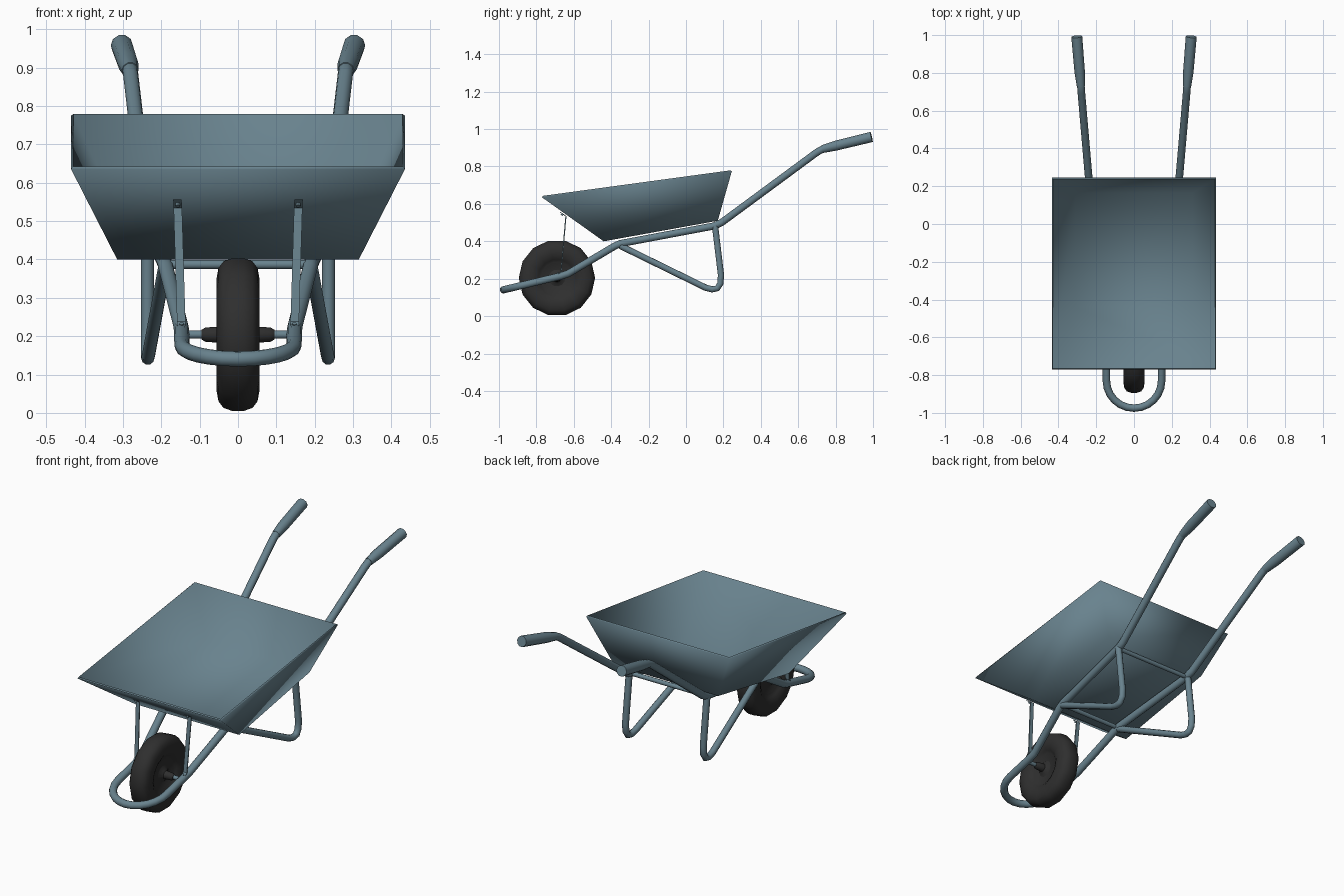
import bpy, bmesh, math
from mathutils import Vector

if "Cube" in bpy.data.objects:
    bpy.data.objects.remove(bpy.data.objects["Cube"])


def material(name, rgb):
    m = bpy.data.materials.new(name)
    m.diffuse_color = (*rgb, 1)
    m.use_nodes = True
    m.node_tree.nodes["Principled BSDF"].inputs["Base Color"].default_value = m.diffuse_color
    return m


STEEL = material("blue grey steel", (0.14, 0.225, 0.27))
RUBBER = material("black rubber", (0.028, 0.028, 0.028))


def finish(ob, mat, angle=45):
    ob.data.materials.append(mat)
    bpy.ops.object.select_all(action='DESELECT')
    ob.select_set(True)
    bpy.context.view_layer.objects.active = ob
    if ob.type == 'CURVE':
        bpy.ops.object.convert(target='MESH')
        ob = bpy.context.object
    bpy.ops.object.shade_smooth_by_angle(angle=math.radians(angle))
    return ob


def mesh_object(name, bm, mat, angle=45):
    bmesh.ops.recalc_face_normals(bm, faces=bm.faces)
    me = bpy.data.meshes.new(name)
    bm.to_mesh(me)
    bm.free()
    ob = bpy.data.objects.new(name, me)
    bpy.context.collection.objects.link(ob)
    return finish(ob, mat, angle)


def tube(name, pts, r, mat=STEEL, radii=None, res=3):
    cu = bpy.data.curves.new(name, 'CURVE')
    cu.dimensions = '3D'
    cu.bevel_depth = r
    cu.bevel_resolution = res
    cu.use_fill_caps = True
    sp = cu.splines.new('POLY')
    sp.points.add(len(pts) - 1)
    for i, p in enumerate(pts):
        sp.points[i].co = (*p, 1)
        sp.points[i].radius = radii[i] if radii else 1
    ob = bpy.data.objects.new(name, cu)
    bpy.context.collection.objects.link(ob)
    return finish(ob, mat)


def flip(pts):
    return [(-x, y, z) for x, y, z in pts]


# tray: open sloped pan, thickened inward
bm = bmesh.new()
floor_pts = [(-0.315, -0.44, 0.40), (0.315, -0.44, 0.40), (0.315, 0.17, 0.51), (-0.315, 0.17, 0.51)]
rim_pts = [(-0.435, -0.77, 0.635), (0.435, -0.77, 0.635), (0.435, 0.245, 0.775), (-0.435, 0.245, 0.775)]
lo = [bm.verts.new(p) for p in floor_pts]
hi = [bm.verts.new(p) for p in rim_pts]
bm.faces.new(lo[::-1])
for i in range(4):
    j = (i + 1) % 4
    bm.faces.new((lo[i], lo[j], hi[j], hi[i]))
me = bpy.data.meshes.new("tray")
bm.to_mesh(me)
bm.free()
tray = bpy.data.objects.new("tray", me)
bpy.context.collection.objects.link(tray)
sol = tray.modifiers.new("thickness", 'SOLIDIFY')
sol.thickness = 0.01
sol.offset = -1
bpy.context.view_layer.objects.active = tray
tray.select_set(True)
bpy.ops.object.modifier_apply(modifier=sol.name)
finish(tray, STEEL, 87)

# main frame: one bent tube from handle to handle around the wheel
side = [(0.302, 0.98, 0.955), (0.281, 0.73, 0.893), (0.279, 0.70, 0.876),
        (0.235, 0.19, 0.50), (0.232, 0.15, 0.482), (0.19, -0.35, 0.388),
        (0.187, -0.38, 0.375), (0.149, -0.63, 0.227), (0.147, -0.67, 0.214)]
loop = []
for k in range(13):
    a = math.pi * k / 12
    y = -0.83 - 0.145 * math.sin(a)
    loop.append((0.146 * math.cos(a), y, 0.214 + (y + 0.67) * 0.24))
tube("frame_tube", side + loop + flip(side)[::-1], 0.02)

# parts that repeat on both sides
for s, tag in ((1, "right"), (-1, "left")):
    def mir(pts):
        return pts if s == 1 else flip(pts)

    # handle grip, flaring to the end
    tube(tag + "_grip", mir([(0.281, 0.73, 0.893), (0.287, 0.80, 0.911), (0.303, 0.992, 0.958)]),
         0.029, radii=[0.75, 0.95, 1])
    # V-shaped leg
    tube(tag + "_leg", mir([(0.236, 0.155, 0.485), (0.236, 0.187, 0.22), (0.236, 0.184, 0.175),
                            (0.236, 0.168, 0.149), (0.235, 0.14, 0.143), (0.233, 0.105, 0.152),
                            (0.192, -0.35, 0.375)]), 0.0175)
    # flat strap from the frame up to the tray front
    bm = bmesh.new()
    prof = [(0.147, -0.695, 0.214), (0.148, -0.668, 0.238), (0.157, -0.642, 0.534), (0.158, -0.672, 0.556)]
    rows = []
    for x, y, z in prof:
        rows.append([bm.verts.new((s * (x + dx), y + dy, z)) for dx, dy in
                     ((-0.011, -0.003), (0.011, -0.003), (0.011, 0.003), (-0.011, 0.003))])
    for a, b in zip(rows, rows[1:]):
        for i in range(4):
            j = (i + 1) % 4
            bm.faces.new((a[i], a[j], b[j], b[i]))
    bm.faces.new(rows[0])
    bm.faces.new(rows[-1])
    mesh_object(tag + "_strap", bm, STEEL, 30)
    # bolts at both strap ends
    for nm, c, d in (("upper", (0.157, -0.66, 0.546), (0, -0.58, -0.81)),
                     ("lower", (0.147, -0.683, 0.226), (0, -0.6, 0.8))):
        c, d = Vector((c[0] * s, c[1], c[2])), Vector(d)
        tube(tag + "_" + nm + "_bolt", [c, c + d * 0.009], 0.006, res=2)

# cross bars under the tray
tube("front_cross_bar", [(-0.19, -0.36, 0.387), (0.19, -0.36, 0.387)], 0.012)
tube("rear_cross_bar", [(-0.232, 0.15, 0.482), (0.232, 0.15, 0.482)], 0.012)

# axle
WY, WZ = -0.69, 0.204
tube("axle", [(-0.147, WY, WZ), (0.147, WY, WZ)], 0.011)


# wheel: lathed profiles of (radius, x)
def lathe(name, half, n, mat, angle):
    prof = half + [(r, -x) for r, x in reversed(half)]
    bm = bmesh.new()
    rings = []
    for r, x in prof:
        rings.append([bm.verts.new((x, WY + r * math.sin(2 * math.pi * (k + 0.5) / n),
                                    WZ + r * math.cos(2 * math.pi * (k + 0.5) / n))) for k in range(n)])
    for a, b in zip(rings, rings[1:]):
        for k in range(n):
            m = (k + 1) % n
            bm.faces.new((a[k], a[m], b[m], b[k]))
    bm.faces.new(rings[0])
    bm.faces.new(rings[-1])
    return mesh_object(name, bm, mat, angle)


lathe("tyre", [(0.085, 0.028), (0.1, 0.04), (0.122, 0.053), (0.15, 0.056),
               (0.178, 0.051), (0.196, 0.038), (0.204, 0.015)], 14, RUBBER, 60)
lathe("wheel_hub", [(0.013, 0.095), (0.019, 0.085), (0.022, 0.045), (0.045, 0.028),
                    (0.08, 0.026), (0.1, 0.038)], 14, RUBBER, 40)
